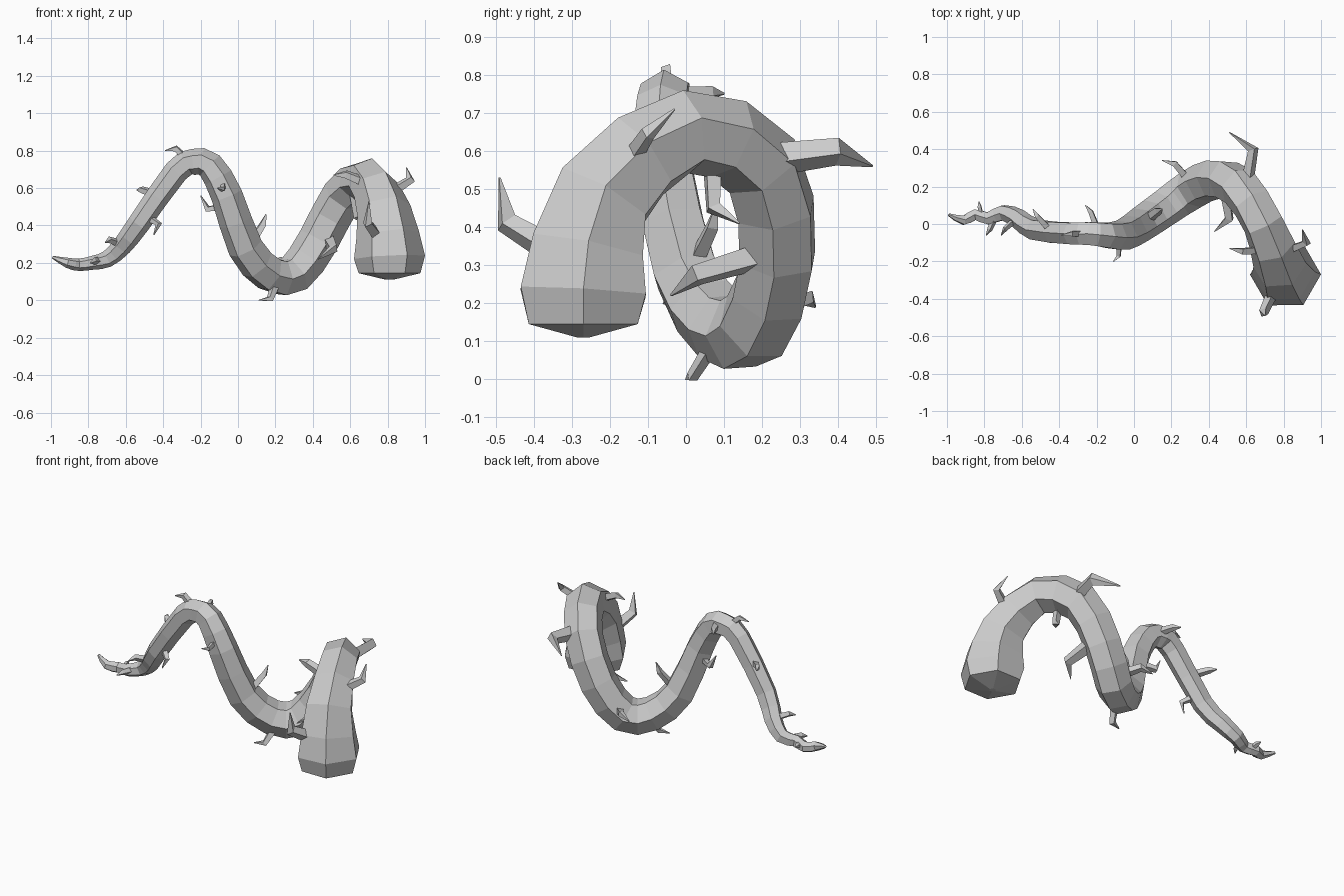
import bpy, bmesh, math
from mathutils import Vector

cube = bpy.data.objects.get("Cube")
if cube:
    bpy.data.objects.remove(cube)

grey = bpy.data.materials.new("bark_grey")
grey.use_nodes = True
COLOUR = (0.6, 0.6, 0.6, 1)
grey.diffuse_color = COLOUR
grey.node_tree.nodes["Principled BSDF"].inputs["Base Color"].default_value = COLOUR


def sweep(name, points, radii, sides, side_hint, flatten=1.0):
    """Skin a many-sided tube along a path, closing both ends."""
    bm = bmesh.new()
    rings = []
    axis = Vector(side_hint)
    last = len(points) - 1
    for i, (centre, radius) in enumerate(zip(points, radii)):
        tangent = (points[min(i + 1, last)] - points[max(i - 1, 0)]).normalized()
        axis = (axis - tangent * axis.dot(tangent)).normalized()
        other = tangent.cross(axis) * flatten
        angles = [math.tau * k / sides for k in range(sides)]
        rings.append([bm.verts.new(centre + radius * (axis * math.cos(a) + other * math.sin(a)))
                      for a in angles])
    for near, far in zip(rings, rings[1:]):
        for k in range(sides):
            n = (k + 1) % sides
            bm.faces.new((near[k], near[n], far[n], far[k]))
    bm.faces.new(rings[0][::-1])
    bm.faces.new(rings[-1])
    bmesh.ops.recalc_face_normals(bm, faces=bm.faces)
    mesh = bpy.data.meshes.new(name)
    bm.to_mesh(mesh)
    bm.free()
    mesh.materials.append(grey)
    obj = bpy.data.objects.new(name, mesh)
    bpy.context.collection.objects.link(obj)


def add_midpoints(controls):
    """Double the rings of a path with smoothly curved midpoints."""
    result = []
    last = len(controls) - 1
    for i in range(last):
        before, after = controls[max(i - 1, 0)], controls[min(i + 2, last)]
        middle = (9 * (controls[i] + controls[i + 1]) - before - after) / 16
        result += [controls[i], middle]
    return result + [controls[last]]


# Vine stem: x, y, z, radius from the thick end to the tip
STEM = [
    (.81, -.27, .23, .19), (.78, -.22, .48, .145), (.69, 0, .65, .113),
    (.56, .2, .56, .112), (.43, .24, .32, .11), (.3, .18, .14, .107),
    (.17, .09, .14, .1), (.04, 0, .28, .095), (-.06, -.06, .56, .085),
    (-.15, -.06, .72, .075), (-.24, -.05, .74, .07), (-.33, -.05, .69, .066),
    (-.53, -.03, .41, .06), (-.62, .03, .29, .053), (-.7, .06, .22, .045),
    (-.78, .03, .2, .037), (-.85, .05, .19, .033), (-.91, .02, .2, .028),
    (-.99, .05, .23, .008),
]
rings = add_midpoints([Vector(s) for s in STEM])
stem_path = [r.xyz for r in rings]
stem_radii = [r.w for r in rings]

# Rounded-off cap under the thick end
for drop, shrink in ((.085, .87), (.12, .1)):
    stem_path.insert(0, rings[0].xyz - Vector((0, 0, drop)))
    stem_radii.insert(0, rings[0].w * shrink)
sweep("vine_stem", stem_path, stem_radii, 6, (1, 0, 0))

# Thorns: base and tip
THORNS = [
    ((.74, -.37, .35), (.7, -.49, .53)), ((.85, -.13, .6), (.9, -.03, .71)),
    ((.61, .25, .58), (.51, .49, .56)), ((.66, -.14, .64), (.51, -.13, .67)),
    ((.49, .15, .31), (.43, -.04, .22)), ((.62, .07, .54), (.67, .14, .41)),
    ((.27, .26, .19), (.15, .34, .19)), ((.19, .05, .06), (.11, 0, 0)),
    ((.09, .04, .34), (.15, .08, .46)), ((-.08, -.13, .61), (-.11, -.2, .6)),
    ((-.1, -.03, .5), (-.2, -.01, .56)), ((-.21, .01, .75), (-.26, .1, .75)),
    ((-.29, -.05, .77), (-.39, -.06, .8)), ((-.46, -.06, .43), (-.45, -.1, .35)),
    ((-.48, 0, .58), (-.54, .08, .59)), ((-.65, .01, .31), (-.71, -.06, .31)),
    ((-.82, .06, .2), (-.83, .12, .21)), ((-.75, .02, .21), (-.79, -.06, .2)),
]
for number, ends in enumerate(THORNS, 1):
    base, tip = [Vector(e) for e in ends]
    span = tip - base
    # Grow away from the stem first, then hook toward the tip
    nearest = min(stem_path, key=lambda p: (p - base).length)
    outward = ((base - nearest).normalized() + span.normalized()).normalized()
    bend = base + outward * span.length * .58
    root = base - outward * span.length * .2
    radius = .01 + .14 * span.length
    sweep(f"thorn_{number}", [root, bend, tip], [radius, radius * .8, .003], 4, (.3, .5, .8), .8)
